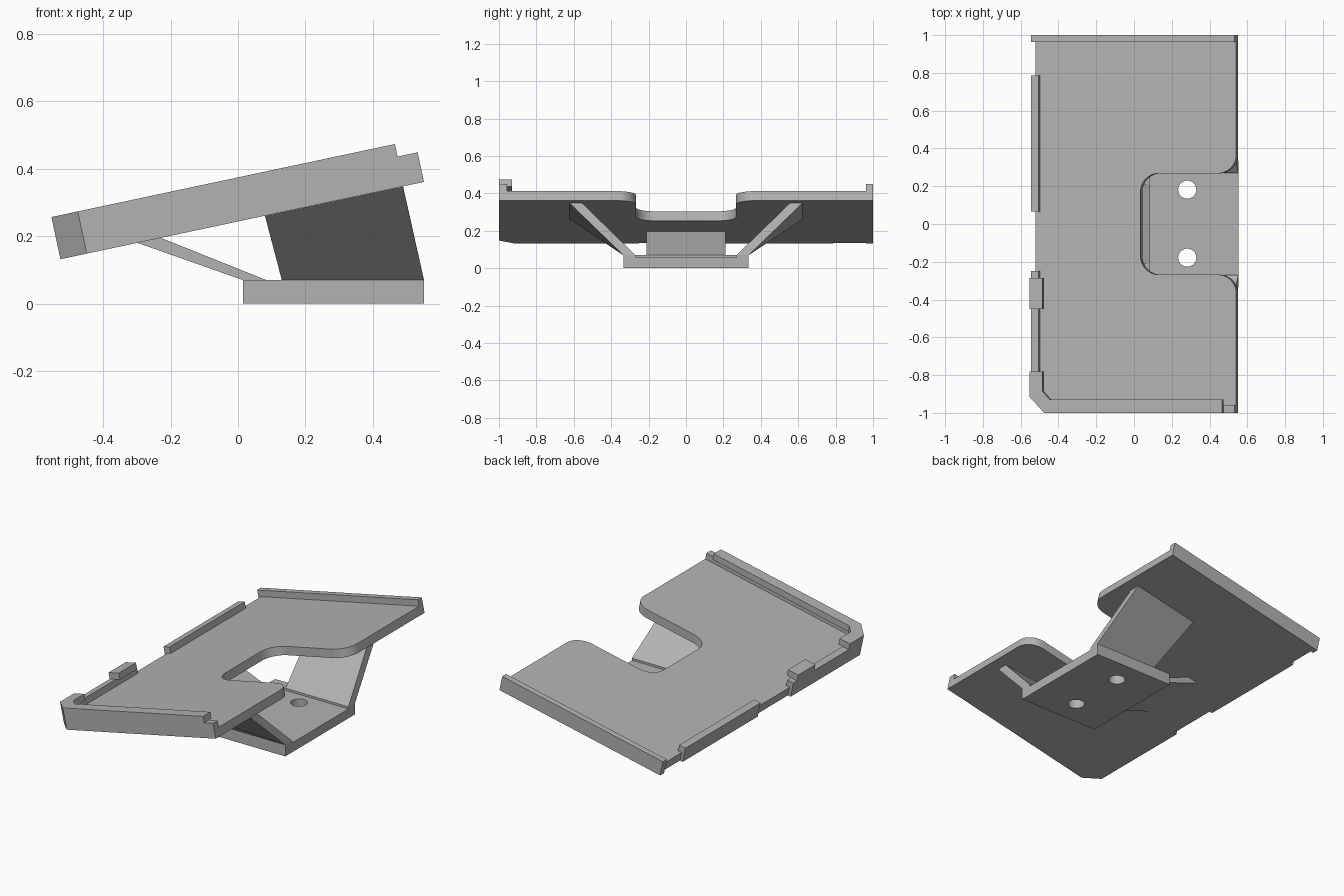
import bpy
import bmesh
from math import radians, cos, sin, pi
from mathutils import Matrix, Vector

if "Cube" in bpy.data.objects:
    bpy.data.objects.remove(bpy.data.objects["Cube"], do_unlink=True)

grey = bpy.data.materials.new("plain grey")
grey.use_nodes = True
grey.diffuse_color = (0.45, 0.45, 0.45, 1)
grey.node_tree.nodes["Principled BSDF"].inputs["Base Color"].default_value = (0.45, 0.45, 0.45, 1)

# Tilted tray frame: x up the slope, z square to the tray
TRAY = Matrix.Translation((-0.527, 0, 0.132)) @ Matrix.Rotation(radians(-12), 4, 'Y')
# Upright frame for side profiles: drawn in x, z and extruded along y
SIDE = Matrix.Rotation(radians(90), 4, 'X')


def loft(name, lower, upper, frame=Matrix()):
    """Solid between two matching loops of points."""
    bm = bmesh.new()
    a = [bm.verts.new(frame @ Vector(p)) for p in lower]
    b = [bm.verts.new(frame @ Vector(p)) for p in upper]
    bm.faces.new(a)
    bm.faces.new(b)
    for i in range(len(a)):
        j = (i + 1) % len(a)
        bm.faces.new((a[i], a[j], b[j], b[i]))
    bmesh.ops.recalc_face_normals(bm, faces=bm.faces)
    mesh = bpy.data.meshes.new(name)
    bm.to_mesh(mesh)
    bm.free()
    mesh.materials.append(grey)
    obj = bpy.data.objects.new(name, mesh)
    bpy.context.collection.objects.link(obj)
    return obj


def prism(name, outline, low, high, frame=Matrix()):
    return loft(name, [(x, y, low) for x, y in outline],
                [(x, y, high) for x, y in outline], frame)


def rect(x0, x1, y0, y1):
    return [(x0, y0), (x1, y0), (x1, y1), (x0, y1)]


def arc(cx, cy, r, start, end, steps=12):
    angles = [radians(start + (end - start) * i / steps) for i in range(steps + 1)]
    return [(cx + r * cos(a), cy + r * sin(a)) for a in angles]


def smooth(obj):
    bpy.ops.object.select_all(action='DESELECT')
    bpy.context.view_layer.objects.active = obj
    obj.select_set(True)
    bpy.ops.object.shade_smooth_by_angle(angle=radians(30))


# Tray plate with a rounded cut-out in its high edge
END, R, GAP, DEEP = 1.103, 0.1, 0.268, 0.584
half = arc(END - R, GAP + R, R, 0, -90) + arc(DEEP + R, GAP - R, R, 90, 180)
outline = [(0.018, 1), (0.018, -0.934), (0.08, -1), (END, -1)]
outline += [(x, -y) for x, y in half] + half[::-1] + [(END, 1)]
smooth(prism("tray_plate", outline, 0, 0.052, TRAY))

# Rails round the tray, with overhanging lips
WALL, LIP = 0.09, 0.128
prism("front_wall", [(0, -0.25), (0, -0.915), (0.08, -1), (END, -1), (END, -0.957),
                     (0.1, -0.957), (0.042, -0.9), (0.042, -0.25)], 0, WALL, TRAY)
prism("front_lip", [(0, -0.78), (0, -0.915), (0.08, -1), (1.042, -1), (1.042, -0.93),
                    (0.11, -0.93), (0.07, -0.885), (0.07, -0.78)], WALL, LIP, TRAY)
prism("clip_lip", rect(0, 0.07, -0.45, -0.285), WALL, LIP, TRAY)
prism("low_edge_wall", rect(0, 0.042, 0.065, 0.785), 0, WALL, TRAY)
prism("back_wall", rect(0, END, 0.963, 1), 0, WALL, TRAY)

# Foot with a shallow recess and two screw holes
foot = prism("foot", rect(0.015, 0.552, -0.335, 0.335), 0, 0.07)
cutters = [prism("recess_cutter", rect(0.085, 0.7, -0.27, 0.27), 0.057, 0.2)]
for y in (-0.178, 0.182):
    hole = arc(0.282, y, 0.048, 0, 360, 32)[:-1]
    cutters.append(prism("hole_cutter", hole, -0.1, 0.2))
bpy.context.view_layer.objects.active = foot
for cutter in cutters:
    mod = foot.modifiers.new("cut", 'BOOLEAN')
    mod.operation = 'DIFFERENCE'
    mod.solver = 'EXACT'
    mod.object = cutter
    bpy.ops.object.modifier_apply(modifier=mod.name)
    bpy.data.objects.remove(cutter, do_unlink=True)
smooth(foot)

# Splayed side supports from foot to tray
for name, s in (("back_support", 1), ("front_support", -1)):
    lower = [(x, s * y, 0.07) for x, y in rect(0.13, 0.552, 0.27, 0.335)]
    upper = [(x, s * y, 0.252 + (x - 0.04) * 0.2126)
             for x, y in rect(0.08, 0.49, 0.555, 0.622)]
    loft(name, lower, upper)

# Sloping middle strut
prism("middle_strut", [(0.015, 0.07), (0.085, 0.07), (-0.23, 0.196), (-0.3, 0.181)],
      -0.21, 0.21, SIDE)
